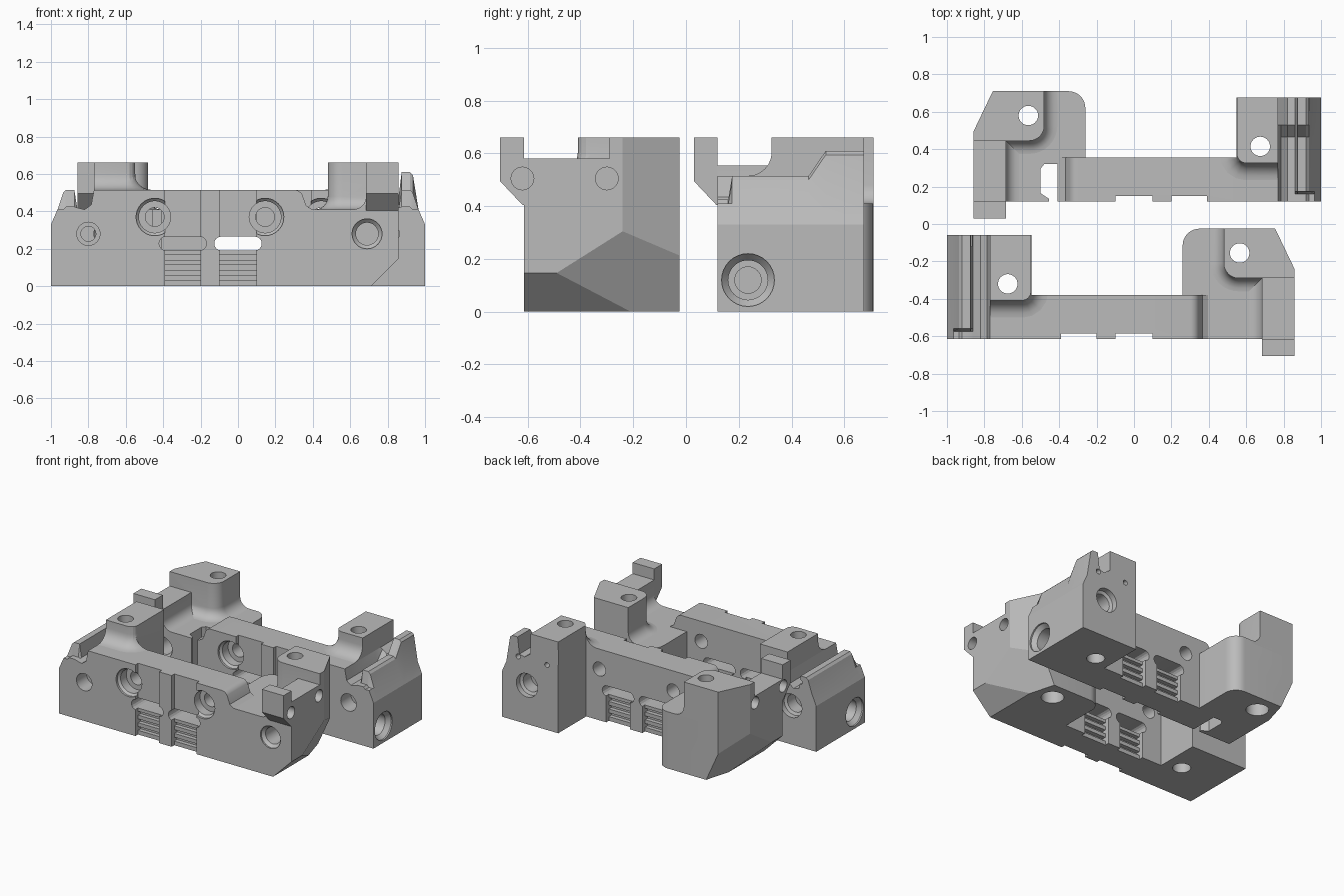
import bpy, bmesh, math
from mathutils import Matrix, Vector

if "Cube" in bpy.data.objects:
    bpy.data.objects.remove(bpy.data.objects["Cube"], do_unlink=True)

steel = bpy.data.materials.new("machined_grey")
steel.use_nodes = True
steel.diffuse_color = (0.5, 0.5, 0.5, 1)
steel.node_tree.nodes["Principled BSDF"].inputs["Base Color"].default_value = (0.5, 0.5, 0.5, 1)


def place(u, v, t, axis):
    return {"x": (t, u, v), "y": (u, t, v), "z": (u, v, t)}[axis]


def add_object(name, bm):
    bmesh.ops.recalc_face_normals(bm, faces=bm.faces)
    mesh = bpy.data.meshes.new(name)
    bm.to_mesh(mesh)
    bm.free()
    obj = bpy.data.objects.new(name, mesh)
    bpy.context.collection.objects.link(obj)
    return obj


def loft(name, sections, axis, planes=()):
    """Skin a list of (outline, position) sections, then trim by planes."""
    bm = bmesh.new()
    rings = [[bm.verts.new(place(u, v, t, axis)) for u, v in pts] for pts, t in sections]
    n = len(rings[0])
    for a, b in zip(rings, rings[1:]):
        for i in range(n):
            bm.faces.new((a[i], a[(i + 1) % n], b[(i + 1) % n], b[i]))
    bm.faces.new(rings[0])
    bm.faces.new(rings[-1])
    for point, normal in planes:
        bmesh.ops.bisect_plane(bm, geom=bm.verts[:] + bm.edges[:] + bm.faces[:],
                               plane_co=point, plane_no=normal, clear_outer=True)
        bmesh.ops.holes_fill(bm, edges=[e for e in bm.edges if e.is_boundary])
    return add_object(name, bm)


def prism(name, pts, axis, a, b, planes=()):
    return loft(name, [(pts, a), (pts, b)], axis, planes)


def box_pts(a, b, c, d):
    return [(a, c), (b, c), (b, d), (a, d)]


def arc(cx, cy, r, a0, a1, n=8):
    angles = [math.radians(a0 + (a1 - a0) * i / n) for i in range(n + 1)]
    return [(cx + r * math.cos(a), cy + r * math.sin(a)) for a in angles]


def bore(u, v, axis, steps):
    """Stepped round cutter from (radius, position) pairs."""
    return loft("cutter", [(arc(u, v, r, 0, 348.75, 31), t) for r, t in steps], axis)


def offset(pts, weights, d):
    """Push the weighted edges of a counterclockwise outline outward."""
    lines = []
    for i, p in enumerate(pts):
        e = Vector(pts[(i + 1) % len(pts)]) - Vector(p)
        nrm = Vector((e.y, -e.x)).normalized()
        lines.append((nrm, nrm.dot(Vector(p)) + d * weights[i]))
    out = []
    for i in range(len(pts)):
        (n1, c1), (n2, c2) = lines[i - 1], lines[i]
        det = n1.x * n2.y - n1.y * n2.x
        out.append(((c1 * n2.y - c2 * n1.y) / det, (n1.x * c2 - n2.x * c1) / det))
    return out


def flared(name, pts, weights, z0, z1, r):
    """Upright post whose foot blends out in a concave fillet."""
    secs = [(offset(pts, weights, r), z0 - 0.02)]
    for k in range(7):
        a = math.pi / 2 * k / 6
        secs.append((offset(pts, weights, r * (1 - math.sin(a))), z0 + r * (1 - math.cos(a))))
    return loft(name, secs + [(pts, z1)], "z")


def end_profile(fence, floor):
    return [(-0.55, 0), (-1, 0), (-1, 0.33), (-0.965, 0.41), (-0.935, fence - 0.015),
            (-0.92, fence), (-0.875, fence), (-0.86, floor + 0.01), (-0.82, floor),
            (-0.785, floor + 0.025), (-0.77, 0.515), (-0.55, 0.515)]


def make_parts(rear):
    # End block with a fence and channel; the rear one steps up
    low, mid = end_profile(0.425, 0.41), end_profile(0.515, 0.41)
    high = end_profile(0.61, 0.48) if rear else mid
    parts = [loft("end_block", [(low, -0.615), (low, -0.575), (mid, -0.56), (mid, -0.27),
                                (high, -0.205), (high, -0.06)], "y")]
    parts.append(flared("end_post", [(-0.55, -0.06), (-0.77, -0.06), (-0.77, -0.41)]
                        + arc(-0.6, -0.36, 0.05, 270, 360, 4), [0, 0, 1, 1, 1, 1, 1, 1],
                        0.515, 0.66, 0.09))
    # Bridge between the blocks, curving down at its end
    curve = arc(0.3, 0.465, 0.05, 90, 30, 5) + [(0.365, 0.43), (0.4, 0.408)]
    parts.append(prism("bridge", [(0.4, 0), (-0.56, 0), (-0.56, 0.515)] + curve, "y", -0.615, -0.38))
    # Corner block with bevelled lower corner
    outline = ([(0.26, -0.615), (0.858, -0.615), (0.858, -0.24), (0.755, -0.025)]
               + arc(0.35, -0.115, 0.09, 90, 180))
    cuts = [((0.858, 0, 0.147), (1, 0, -1)), ((0.858, -0.49, 0.147), (0.58, 0.166, -0.263))]
    parts.append(prism("corner_block", outline, "z", 0, 0.41, cuts))
    post = ([(0.858, -0.24), (0.755, -0.025), (0.48, -0.025)]
            + arc(0.56, -0.21, 0.08, 180, 270) + [(0.858, -0.29)])
    parts.append(flared("corner_post", post, [0, 0] + [1] * 10 + [0], 0.41, 0.66, 0.07))
    rail = [(0.685, -0.28), (0.685, -0.615), (0.858, -0.615), (0.858, -0.28)]
    parts.append(flared("side_rail", rail, [1, 0, 0, 0], 0.41, 0.555 if rear else 0.58, 0.07))
    tab = [(-0.615, 0.405), (-0.62, 0.405), (-0.705, 0.495), (-0.705, 0.66), (-0.615, 0.66)]
    parts.append(prism("front_tab", tab, "x", 0.685, 0.858))
    return parts


def make_cutters(rear):
    # Trim the post foot where it would overhang behind the bridge
    cutters = [prism("cutter", box_pts(-0.549, -0.4, -0.379, 0), "z", 0.4, 0.9)]
    # Upright bolt holes, widened underneath
    for x, y, r in ((-0.675, -0.32, 0.06), (0.565, -0.155, 0.075)):
        cutters.append(bore(x, y, "z", [(r, -0.1), (r, 0.12), (0.052, 0.12), (0.052, 0.8)]))
    # Counterbored holes through the bridge
    for x in (-0.445, 0.145):
        cutters.append(bore(x, 0.37, "y", [(0.1, -0.7), (0.1, -0.6), (0.085, -0.585), (0.085, -0.52),
                                           (0.05, -0.52), (0.05, -0.3)]))
    # Holes in the block faces
    cutters.append(bore(-0.8, 0.28, "y", [(0.062, -0.7), (0.062, -0.5), (0.04, -0.5), (0.04, -0.2),
                                          (0.065, -0.2), (0.065, -0.11), (0.085, -0.1), (0.085, 0)]))
    cutters.append(bore(0.69, 0.28, "y", [(0.08, -0.7), (0.08, -0.605), (0.06, -0.585), (0.06, -0.35)]))
    for x in (-0.87, -0.64):
        cutters.append(bore(x, 0.47, "y", [(0.018, -0.12), (0.018, 0)]))
    # Large hole in the outer end and blind pin holes in the rail
    cutters.append(bore(-0.5, 0.12, "x", [(0.1, -1.1), (0.1, -0.99), (0.075, -0.96), (0.075, -0.85),
                                          (0.05, -0.85), (0.05, -0.65)]))
    for y in (-0.62, -0.3):
        cutters.append(bore(y, 0.505, "x", [(0.043, 0.75), (0.043, 0.95)]))
    # Face recesses, grooves on both sides and a long window
    for x0, x1 in ((-0.39, -0.2), (-0.1, 0.1)):
        cutters.append(prism("cutter", box_pts(x0, x1, -0.7, -0.585), "z", -0.1, 0.8))
        cutters.append(prism("cutter", box_pts(x0, x1, -0.41, -0.3), "z", -0.1, 0.22))
        for z in (0.03, 0.085, 0.14):
            for a, b in ((-0.7, -0.555), (-0.44, -0.3)):
                cutters.append(prism("cutter", box_pts(x0, x1, z, z + 0.028), "y", a, b))
        mid = (x0 + x1) / 2
        stadium = arc(mid + 0.09, 0.228, 0.037, -90, 90) + arc(mid - 0.09, 0.228, 0.037, 90, 270)
        cutters.append(prism("cutter", stadium, "y", -0.7, -0.3))
    if rear:
        slot = [(0.41, -0.7), (0.455, -0.7), (0.455, -0.6), (0.5, -0.57), (0.5, -0.44),
                (0.48, -0.415), (0.41, -0.415)]
        cutters.append(prism("cutter", slot, "z", -0.1, 0.8))
    return cutters


def bounds(obj):
    return [(min(c), max(c)) for c in zip(*(v.co for v in obj.data.vertices))]


def build_jaw(prefix, transform, rear):
    parts, cutters = make_parts(rear), make_cutters(rear)
    for c in cutters:
        c.hide_render = True
    for part in parts:
        for c in cutters:
            if all(a[0] < b[1] and b[0] < a[1] for a, b in zip(bounds(part), bounds(c))):
                mod = part.modifiers.new("cut", "BOOLEAN")
                mod.operation, mod.solver, mod.object = "DIFFERENCE", "EXACT", c
    bpy.context.view_layer.update()
    graph = bpy.context.evaluated_depsgraph_get()
    for part in parts:
        mesh = bpy.data.meshes.new_from_object(part.evaluated_get(graph))
        part.modifiers.clear()
        part.data = mesh
        mesh.transform(transform)
        if rear:
            mesh.flip_normals()
        mesh.materials.clear()
        mesh.materials.append(steel)
        part.name = prefix + "_" + part.name.split(".")[0]
    for c in cutters:
        bpy.data.objects.remove(c, do_unlink=True)
    return parts


# Front jaw, and a mirrored rear jaw
everything = build_jaw("front", Matrix.Identity(4), False)
everything += build_jaw("rear", Matrix.Translation((0, 0.735, 0)) @ Matrix.Diagonal((-1, 1, 1, 1)), True)

bpy.ops.object.select_all(action="DESELECT")
for obj in everything:
    obj.select_set(True)
bpy.context.view_layer.objects.active = everything[0]
bpy.ops.object.shade_smooth_by_angle(angle=math.radians(20))
